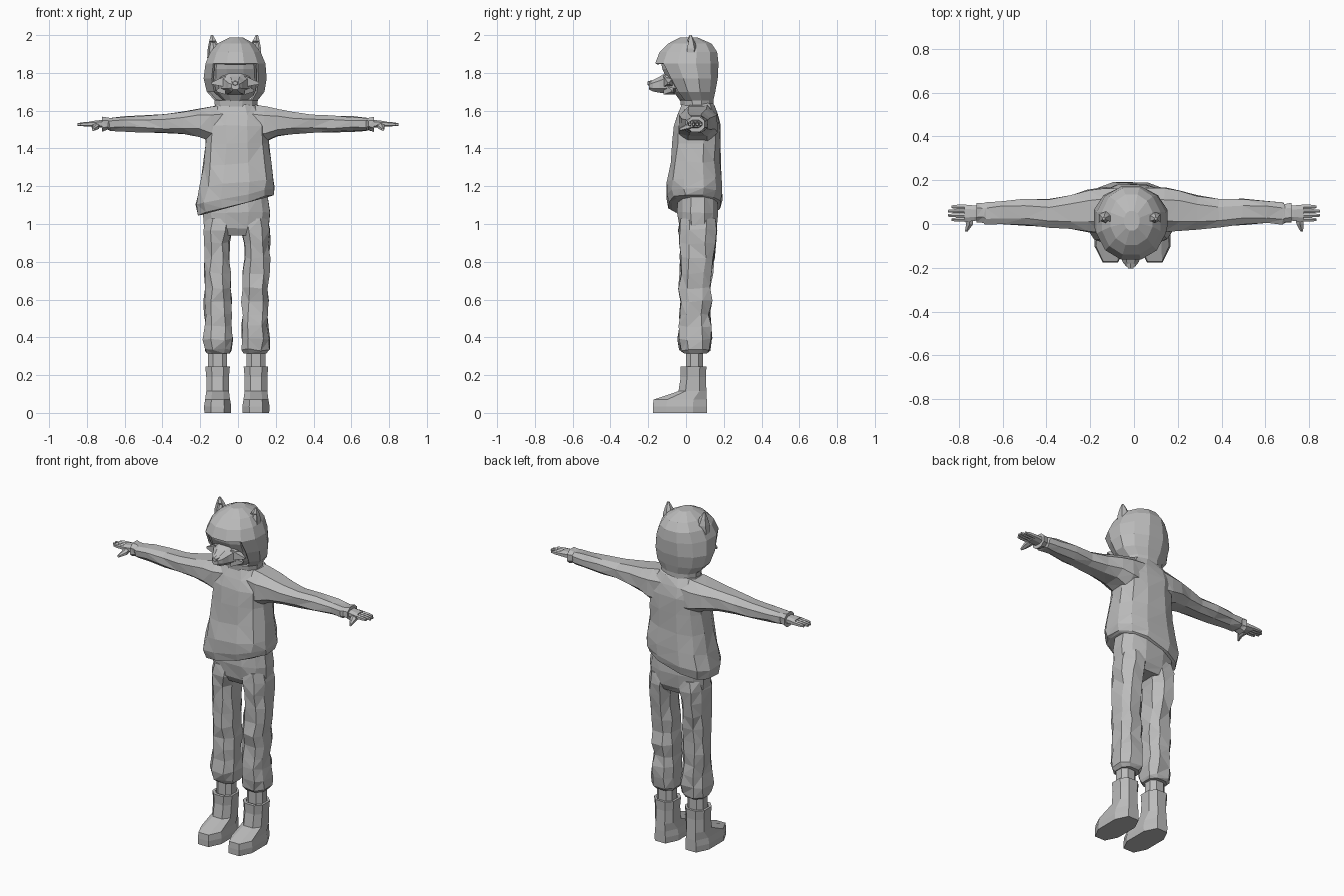
import bpy, bmesh, math, random
from mathutils import Vector

random.seed(4)
gray = bpy.data.materials.new("plain gray")
gray.diffuse_color = (0.5, 0.5, 0.5, 1)


def ring_points(n, p):
    """Unit rounded-square ring touching -1..1 on both axes."""
    pts = []
    for i in range(n):
        a = 2 * math.pi * (i + 0.5) / n
        c, s = math.cos(a), math.sin(a)
        pts.append((math.copysign(abs(c) ** p, c), math.copysign(abs(s) ** p, s)))
    m = max(q[0] for q in pts)
    k = max(q[1] for q in pts)
    return [(u / m, v / k) for u, v in pts]


def loft(name, axis, rings, n=8, p=0.8, jitter=0.0, tilt=None):
    """Skin rings (t, u0, u1, v0, v1) along an axis; tilt slants z by x."""
    bm = bmesh.new()
    unit, loops = ring_points(n, p), []
    for j, (t, u0, u1, v0, v1) in enumerate(rings):
        loop = []
        for u, v in unit:
            a = (u0 + u1) / 2 + u * (u1 - u0) / 2
            b = (v0 + v1) / 2 + v * (v1 - v0) / 2
            co = Vector({'x': (t, a, b), 'y': (a, t, b), 'z': (a, b, t)}[axis])
            if tilt:
                co.z += tilt[j] * co.x
            if jitter and 0 < j < len(rings) - 1:
                co += Vector([random.uniform(-jitter, jitter) for _ in range(3)])
            loop.append(bm.verts.new(co))
        loops.append(loop)
    for a, b in zip(loops, loops[1:]):
        for i in range(n):
            k = (i + 1) % n
            bm.faces.new((a[i], a[k], b[k], b[i]))
    bm.faces.new(loops[0])
    bm.faces.new(loops[-1])
    if jitter:
        bmesh.ops.triangulate(bm, faces=bm.faces[:])
    bmesh.ops.recalc_face_normals(bm, faces=bm.faces)
    me = bpy.data.meshes.new(name)
    bm.to_mesh(me)
    bm.free()
    ob = bpy.data.objects.new(name, me)
    me.materials.append(gray)
    bpy.context.collection.objects.link(ob)
    return ob


def apply(ob, kind, **settings):
    mod = ob.modifiers.new(kind.lower(), kind)
    for k, v in settings.items():
        setattr(mod, k, v)
    bpy.context.view_layer.objects.active = ob
    bpy.ops.object.modifier_apply(modifier=mod.name)


def unite(ob, other):
    apply(ob, 'BOOLEAN', operation='UNION', solver='EXACT', object=other)
    bpy.data.objects.remove(other)


# sweater body with slanted hem, and one sleeve tube from cuff to cuff
sweater = loft("sweater", 'z', [
    (1.10, -0.195, 0.17, -0.075, 0.165), (1.105, -0.215, 0.185, -0.09, 0.18),
    (1.15, -0.225, 0.19, -0.105, 0.19), (1.22, -0.205, 0.19, -0.10, 0.185),
    (1.32, -0.185, 0.175, -0.085, 0.18), (1.43, -0.175, 0.165, -0.075, 0.18),
    (1.52, -0.17, 0.16, -0.065, 0.18), (1.58, -0.155, 0.145, -0.045, 0.17),
    (1.63, -0.12, 0.105, -0.02, 0.145), (1.65, -0.09, 0.08, 0.0, 0.12)],
    n=12, jitter=0.005, tilt=[.27, .27, .2, .12, .05, 0, 0, 0, 0, 0])
half = [(0.06, -0.03, 0.165, 1.42, 1.635), (0.14, -0.04, 0.165, 1.435, 1.62),
        (0.21, -0.035, 0.155, 1.465, 1.61), (0.29, -0.025, 0.13, 1.475, 1.592),
        (0.39, -0.015, 0.112, 1.482, 1.578), (0.50, -0.005, 0.112, 1.486, 1.572),
        (0.61, 0.002, 0.105, 1.492, 1.568), (0.68, 0.0, 0.098, 1.495, 1.562),
        (0.69, 0.008, 0.092, 1.498, 1.562), (0.72, 0.008, 0.097, 1.488, 1.568)]
sleeves = loft("sleeves", 'x', [(-r[0], *r[1:]) for r in reversed(half)] + half,
               jitter=0.004)
unite(sweater, sleeves)

# trousers: hips plus two baggy legs
trousers = loft("trousers", 'z', [
    (0.94, -0.165, 0.15, -0.01, 0.14), (0.98, -0.18, 0.163, -0.035, 0.16),
    (1.06, -0.183, 0.167, -0.045, 0.17), (1.16, -0.17, 0.155, -0.04, 0.165)],
    n=12, jitter=0.004)
legs = [(0.315, 0.03, 0.15, -0.01, 0.11), (0.335, 0.018, 0.163, -0.03, 0.125),
        (0.39, 0.016, 0.167, -0.04, 0.135), (0.46, 0.022, 0.16, -0.035, 0.13),
        (0.52, 0.024, 0.162, -0.035, 0.125), (0.59, 0.022, 0.165, -0.025, 0.135),
        (0.66, 0.026, 0.162, -0.035, 0.13), (0.74, 0.03, 0.164, -0.03, 0.14),
        (0.82, 0.036, 0.166, -0.03, 0.147), (0.90, 0.034, 0.166, -0.035, 0.155),
        (0.97, 0.02, 0.164, -0.038, 0.162), (1.03, 0.01, 0.155, -0.03, 0.155)]
for side in (1, -1):
    rings = []
    for z, a, b, c, d in legs:
        a, b = (a, b) if side > 0 else (-b - 0.014, -a - 0.014)
        rings.append((z, a, b, c, d))
    unite(trousers, loft("leg", 'z', rings, jitter=0.007))

# ankles, boots, hands
for side, tag in ((1, "right"), (-1, "left")):
    c = 0.095 if side > 0 else -0.108
    loft(tag + "_ankle", 'z', [(0.2, c - .05, c + .05, 0.0, 0.09),
                               (0.34, c - .05, c + .05, 0.0, 0.09)])
    loft(tag + "_boot", 'z', [
        (0.0, c - .07, c + .07, -0.175, 0.11), (0.035, c - .072, c + .072, -0.175, 0.11),
        (0.07, c - .066, c + .066, -0.172, 0.11), (0.115, c - .06, c + .06, -0.04, 0.108),
        (0.19, c - .06, c + .06, -0.028, 0.105), (0.245, c - .065, c + .065, -0.03, 0.108),
        (0.245, c - .052, c + .052, -0.012, 0.095), (0.225, c - .05, c + .05, -0.01, 0.092)])
    loft(tag + "_palm", 'x', [(side * 0.69, 0.02, 0.082, 1.508, 1.55),
                              (side * 0.73, 0.014, 0.085, 1.51, 1.55),
                              (side * 0.775, 0.010, 0.088, 1.514, 1.545)])
    for i in range(4):
        y = 0.011 + i * 0.0195
        tip = 0.835 + 0.015 * (i in (1, 2))
        loft("%s_finger_%d" % (tag, i + 1), 'x', [
            (side * 0.765, y, y + .0185, 1.516, 1.543),
            (side * 0.81, y, y + .0185, 1.517, 1.54),
            (side * tip, y + .003, y + .015, 1.52, 1.534)], n=6)
    xa, xb = sorted((side * 0.735, side * 0.775))
    m = side * 0.767
    loft(tag + "_thumb", 'y', [(0.03, xa, xb, 1.505, 1.54), (0.0, xa + .008, xb, 1.498, 1.528),
                               (-0.035, m - .006, m + .006, 1.492, 1.508)], n=6)

# hood, with the front cut open and given thickness
hood = loft("hood", 'z', [
    (1.60, -0.12, 0.10, -0.025, 0.145), (1.655, -0.125, 0.105, -0.03, 0.145),
    (1.70, -0.165, 0.14, -0.07, 0.155), (1.77, -0.182, 0.152, -0.115, 0.168),
    (1.85, -0.172, 0.145, -0.163, 0.172), (1.91, -0.147, 0.12, -0.14, 0.165),
    (1.955, -0.108, 0.085, -0.095, 0.135), (1.988, -0.045, 0.025, -0.03, 0.06)],
    n=12, p=0.95)
bm = bmesh.new()
bm.from_mesh(hood.data)
front = [f for f in bm.faces if 1.66 < f.calc_center_median().z < 1.84
         and f.normal.y < -0.4 and abs(f.calc_center_median().x + 0.015) < 0.12]
bmesh.ops.delete(bm, geom=front, context='FACES')
bm.to_mesh(hood.data)
bm.free()
apply(hood, 'SOLIDIFY', thickness=0.012)

# animal face inside the hood, with muzzle, nose and cheek tufts
c = -0.015
loft("face", 'z', [
    (1.65, c - .06, c + .06, -0.03, 0.1), (1.70, c - .115, c + .115, -0.065, 0.12),
    (1.77, c - .13, c + .13, -0.10, 0.13), (1.82, c - .13, c + .13, -0.125, 0.13),
    (1.87, c - .12, c + .12, -0.135, 0.12)], n=12)
loft("muzzle", 'y', [
    (-0.04, c - .095, c + .095, 1.685, 1.82), (-0.10, c - .075, c + .075, 1.69, 1.805),
    (-0.14, c - .05, c + .05, 1.695, 1.78), (-0.175, c - .036, c + .036, 1.702, 1.762),
    (-0.195, c - .02, c + .02, 1.712, 1.75)])
loft("nose", 'y', [(-0.18, c - .02, c + .02, 1.73, 1.762),
                   (-0.203, c - .012, c + .012, 1.735, 1.755)], n=6)
for side, tag in ((1, "right"), (-1, "left")):
    for i, z in enumerate((1.755, 1.715)):
        xi, xo = c + side * 0.05, c + side * (0.125 - 0.025 * i)
        loft("%s_cheek_tuft_%d" % (tag, i + 1), 'x', [
            (xi, -0.12, -0.06, z - .03, z + .03),
            (xo, -0.098 + .02 * i, -0.088 + .02 * i, z - .015, z - .005)], n=4)
    # pointed ear, hollowed at the front
    e = 0.09 if side > 0 else -0.128
    ear = loft(tag + "_ear", 'z', [
        (1.88, e - .035, e + .03, -0.005, 0.055), (1.93, e - .032, e + .032, -0.008, 0.058),
        (1.97, e - .018 + side * .006, e + .018 + side * .006, 0.005, 0.045),
        (2.0, e - .006 + side * .01, e + .006 + side * .01, 0.018, 0.03)], n=6)
    bm = bmesh.new()
    bm.from_mesh(ear.data)
    panel = [f for f in bm.faces if f.normal.y < -0.6 and f.calc_center_median().z < 1.96]
    bmesh.ops.inset_region(bm, faces=panel, thickness=0.006, depth=-0.012)
    bm.to_mesh(ear.data)
    bm.free()
